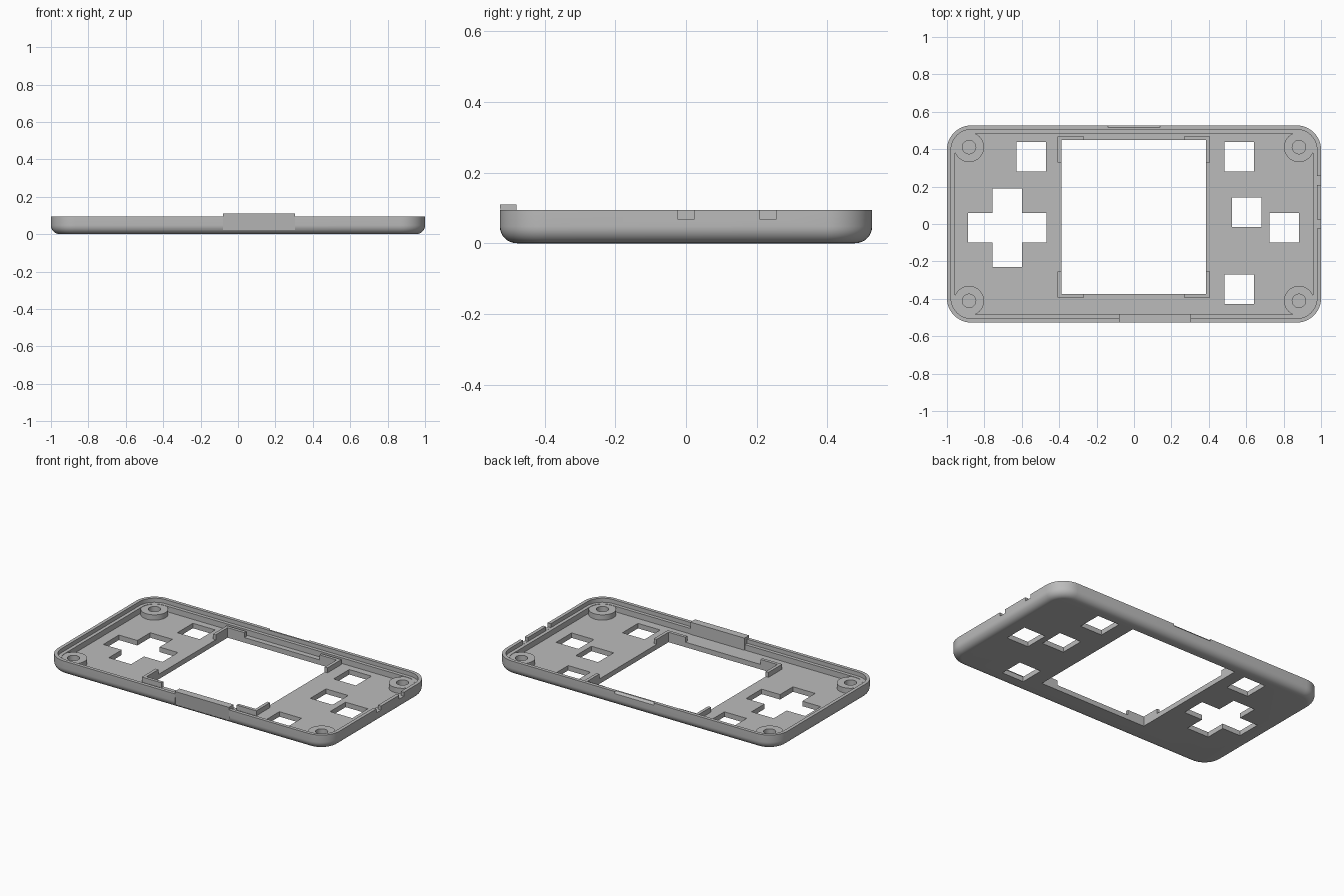
import bpy, bmesh, math
from mathutils import Vector

cube = bpy.data.objects.get("Cube")
if cube:
    bpy.data.objects.remove(cube, do_unlink=True)

HX, HY, R = 1.0, 0.527, 0.13
RIM, LEDGE, FLOOR, ROUND = 0.094, 0.068, 0.032, 0.048

grey = bpy.data.materials.new("grey plastic")
grey.use_nodes = True
COLOUR = (0.5, 0.5, 0.5, 1)
grey.diffuse_color = COLOUR
grey.node_tree.nodes["Principled BSDF"].inputs["Base Color"].default_value = COLOUR


def make(name, bm):
    bmesh.ops.recalc_face_normals(bm, faces=bm.faces)
    mesh = bpy.data.meshes.new(name)
    bm.to_mesh(mesh)
    bm.free()
    mesh.materials.append(grey)
    obj = bpy.data.objects.new(name, mesh)
    bpy.context.collection.objects.link(obj)
    return obj


def bridge(bm, a, b):
    for i in range(len(a)):
        j = (i + 1) % len(a)
        bm.faces.new((a[i], a[j], b[j], b[i]))


def prism(name, points, direction):
    """Extrude a closed outline of 3D points along a direction."""
    bm = bmesh.new()
    a = [bm.verts.new(p) for p in points]
    b = [bm.verts.new(Vector(p) + Vector(direction)) for p in points]
    bm.faces.new(a)
    bm.faces.new(b)
    bridge(bm, a, b)
    return make(name, bm)


def box(name, x0, x1, y0, y1, z0, z1):
    outline = [(x0, y0, z0), (x1, y0, z0), (x1, y1, z0), (x0, y1, z0)]
    return prism(name, outline, (0, 0, z1 - z0))


def smooth(obj):
    bpy.ops.object.select_all(action="DESELECT")
    obj.select_set(True)
    bpy.context.view_layer.objects.active = obj
    bpy.ops.object.shade_smooth_by_angle(angle=math.radians(30))


def ring(bm, inset, z, steps=12):
    """Rounded rectangle loop, inset from the outer outline."""
    r = max(R - inset, 0.03)
    verts = []
    for q, (sx, sy) in enumerate([(1, 1), (-1, 1), (-1, -1), (1, -1)]):
        for i in range(steps + 1):
            a = math.pi / 2 * (q + i / steps)
            verts.append(bm.verts.new((sx * (HX - inset - r) + r * math.cos(a),
                                       sy * (HY - inset - r) + r * math.sin(a), z)))
    return verts


# Shell: rounded underside, outer wall, rim, inner ledge, floor
profile = []
for i in range(9):
    a = math.pi / 2 * i / 8
    profile.append((ROUND * (1 - math.sin(a)), ROUND * (1 - math.cos(a))))
profile += [(0, RIM), (0.022, RIM), (0.022, LEDGE), (0.044, LEDGE), (0.044, FLOOR)]
bm = bmesh.new()
loops = [ring(bm, *p) for p in profile]
for a, b in zip(loops, loops[1:]):
    bridge(bm, a, b)
bm.faces.new(loops[0])
bm.faces.new(loops[-1])
shell = make("shell", bm)

# Cutters
cutters = []


def cut(x0, x1, y0, y1, z0=-0.1, z1=0.3):
    cutters.append(box("cutter", x0, x1, y0, y1, z0, z1))


WX0, WX1, WY0, WY1 = -0.388, 0.386, -0.374, 0.449
cut(WX0, WX1, WY0, WY1)                                  # screen window
S = 0.079
for cx, cy in [(-0.549, 0.36), (0.562, 0.36), (0.604, 0.064),
               (0.803, -0.02), (0.562, -0.349)]:         # button holes
    cut(cx - S, cx + S, cy - S, cy + S)
# Cross-shaped pad hole
px, py, L = -0.678, -0.02, 0.21
cross = [(S, L), (-S, L), (-S, S), (-L, S), (-L, -S), (-S, -S),
         (-S, -L), (S, -L), (S, -S), (L, -S), (L, S), (S, S)]
cutters.append(prism("cutter", [(px + x, py + y, -0.1) for x, y in cross], (0, 0, 0.4)))
# Side notches
for cy in (0.0, 0.232):
    cut(0.977, 1.1, cy - 0.024, cy + 0.024, LEDGE + 0.0005)
# Pocket for the front tab
TX0, TX1 = -0.08, 0.305
cut(TX0, TX1, -0.7, -0.495, 0.022)
# Slanted thumb recess on the back rim
cutters.append(prism("cutter", [(-0.14, 0.512, 0.097), (-0.14, 0.531, 0.076),
                                (-0.14, 0.6, 0.097)], (0.28, 0, 0)))

for c in cutters:
    mod = shell.modifiers.new("cut", "BOOLEAN")
    mod.operation = "DIFFERENCE"
    mod.solver = "EXACT"
    mod.object = c
bpy.context.view_layer.update()
result = bpy.data.meshes.new_from_object(
    shell.evaluated_get(bpy.context.evaluated_depsgraph_get()))
shell.modifiers.clear()
shell.data = result
for c in cutters:
    bpy.data.objects.remove(c, do_unlink=True)
smooth(shell)

# Front tab, leaning outwards towards its top
prism("front_tab", [(TX0, -0.518, 0.022), (TX0, -0.527, 0.11), (TX0, -0.48, 0.11),
                    (TX0, -0.48, FLOOR - 0.005), (TX0, -0.495, 0.022)],
      (TX1 - TX0, 0, 0))

# Screw bosses with blind holes
for side, sx in (("left", 1), ("right", -1)):
    for end, sy in (("back", 1), ("front", -1)):
        bm = bmesh.new()
        rings = []
        for r, z in [(0.08, FLOOR - 0.004), (0.08, LEDGE - 0.002),
                     (0.036, LEDGE - 0.002), (0.036, FLOOR - 0.004)]:
            rings.append([bm.verts.new((sx * 0.882 + r * math.cos(math.tau * i / 40),
                                        sy * 0.411 + r * math.sin(math.tau * i / 40), z))
                          for i in range(40)])
        for i in range(4):
            bridge(bm, rings[i], rings[(i + 1) % 4])
        smooth(make(f"screw_boss_{end}_{side}", bm))

# L-shaped brackets around the window corners
T, ARM = 0.02, 0.12
for side, wx, sx in (("left", WX1, 1), ("right", WX0, -1)):
    for end, wy, sy in (("back", WY1, 1), ("front", WY0, -1)):
        ell = [(0, 0), (-ARM, 0), (-ARM, T), (T, T), (T, -ARM), (0, -ARM)]
        prism(f"window_bracket_{end}_{side}",
              [(wx + sx * x, wy + sy * y, FLOOR - 0.002) for x, y in ell],
              (0, 0, 0.034))
